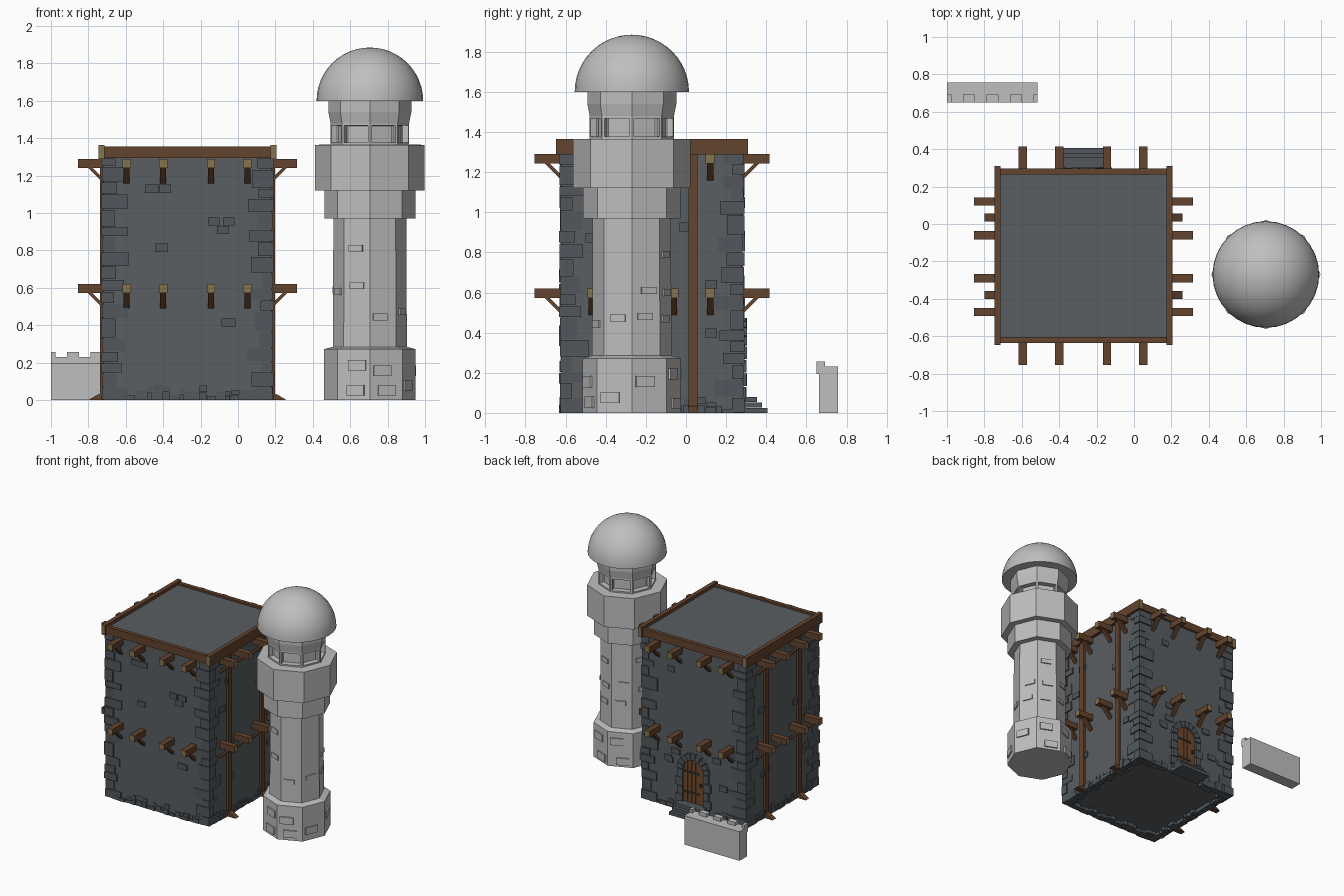
import bpy, bmesh, random
from math import radians, cos, sin, pi, sqrt
from mathutils import Matrix, Vector

random.seed(7)
cube = bpy.data.objects.get("Cube")
if cube:
    bpy.data.objects.remove(cube)


def material(name, rgb):
    m = bpy.data.materials.new(name)
    m.use_nodes = True
    m.diffuse_color = (*rgb, 1)
    m.node_tree.nodes["Principled BSDF"].inputs["Base Color"].default_value = (*rgb, 1)
    return m


SLATE = material("slate wall", (0.10, 0.112, 0.12))
STONE = material("dark stone", (0.085, 0.097, 0.107))
PALE = material("pale stone", (0.52, 0.52, 0.52))
WOOD = material("brown wood", (0.125, 0.056, 0.026))
END = material("cut wood end", (0.24, 0.175, 0.075))
IRON = material("dark iron", (0.03, 0.03, 0.032))
DOOR = material("door wood", (0.16, 0.065, 0.026))

CENTRE = Vector((-0.27, -0.17, 0))
HALF = 0.45
TOWER = Matrix.Translation((0.705, -0.27, 0))
# Side frames: local -y points out of the wall
SIDES = [Matrix.Translation(CENTRE) @ Matrix.Rotation(k * pi / 2, 4, 'Z') for k in range(4)]
BACK = SIDES[2]


def box(bm, x, y, z, mat=Matrix(), end=None):
    """Box from (low, high) pairs; the faces along local axis `end` get slot 1."""
    c = Vector([(a[0] + a[1]) / 2 for a in (x, y, z)])
    s = [abs(a[1] - a[0]) for a in (x, y, z)] + [1]
    verts = bmesh.ops.create_cube(bm, size=1, matrix=mat @ Matrix.Translation(c) @ Matrix.Diagonal(s))["verts"]
    if end:
        axis = (mat.to_3x3() @ Vector(end)).normalized()
        for f in {f for v in verts for f in v.link_faces}:
            f.normal_update()
            if abs(f.normal.dot(axis)) > 0.9:
                f.material_index = 1


def prism(bm, pts, to3d, a, b):
    """Extrude a 2D outline between depths a and b."""
    lo = [bm.verts.new(to3d(p, a)) for p in pts]
    hi = [bm.verts.new(to3d(p, b)) for p in pts]
    bm.faces.new(lo)
    bm.faces.new(hi[::-1])
    for i in range(len(pts)):
        j = (i + 1) % len(pts)
        bm.faces.new((lo[i], hi[i], hi[j], lo[j]))


def finish(bm, name, *mats, smooth=False):
    bmesh.ops.recalc_face_normals(bm, faces=bm.faces)
    me = bpy.data.meshes.new(name)
    bm.to_mesh(me)
    bm.free()
    for m in mats:
        me.materials.append(m)
    ob = bpy.data.objects.new(name, me)
    bpy.context.collection.objects.link(ob)
    if smooth:
        bpy.ops.object.select_all(action='DESELECT')
        ob.select_set(True)
        bpy.context.view_layer.objects.active = ob
        bpy.ops.object.shade_smooth_by_angle(angle=radians(35))


# Keep body with a slightly recessed underside
bm = bmesh.new()
box(bm, (-HALF, HALF), (-HALF, HALF), (0, 1.34), SIDES[0])
under = min(bm.faces, key=lambda f: f.calc_center_median().z)
bmesh.ops.inset_region(bm, faces=[under], thickness=0.012)
bmesh.ops.translate(bm, verts=under.verts, vec=(0, 0, 0.03))
finish(bm, "keep_walls", SLATE)

# Corner stones, alternating long and short sides
bm = bmesh.new()
for side in SIDES:
    z, i = 0, 0
    while z < 1.28:
        h = min(random.uniform(0.05, 0.11), 1.295 - z)
        long, short = random.uniform(0.09, 0.14), random.uniform(0.05, 0.08)
        wx, wy = (long, short) if i % 2 else (short, long)
        out = HALF + random.uniform(0.004, 0.014)
        box(bm, (HALF - wx, out), (-out, -HALF + wy), (z + 0.003, z + h - 0.003), side)
        z, i = z + h, i + 1
finish(bm, "corner_stones", STONE)

# Rough footing stones along the bottom edges
bm = bmesh.new()
for k, side in enumerate(SIDES):
    x = -HALF + 0.06
    while x < HALF - 0.08:
        w = random.uniform(0.025, 0.07)
        if not (k == 2 and abs(x + w / 2) < 0.15):
            out = HALF + random.uniform(0.004, 0.014)
            h = random.uniform(0.02, 0.045)
            box(bm, (x, x + w - 0.004), (-out, -HALF + random.uniform(0.03, 0.07)), (0, h), side)
            if random.random() < 0.6:
                box(bm, (x + 0.004, x + w), (-out + 0.003, -HALF + 0.02),
                    (h + 0.003, h + random.uniform(0.02, 0.04)), side)
        x += w
finish(bm, "footing_stones", STONE)

# Single bricks showing in the wall faces
bm = bmesh.new()
front = [(-0.19, 1.13), (-0.12, 1.13), (0.14, 0.955), (0.22, 0.955), (0.19, 0.91), (-0.14, 0.815), (0.22, 0.415)]
for k, side in enumerate(SIDES):
    spots = front if k == 0 else [(random.choice((-1, 1)) * random.uniform(0.16, 0.3),
                                   random.uniform(0.15, 1.15)) for _ in range(7)]
    for x, z in spots:
        w = random.uniform(0.028, 0.04)
        box(bm, (x - w, x + w), (-HALF - 0.009, -HALF + 0.02), (z - 0.022, z + 0.022), side)
finish(bm, "wall_bricks", STONE)

# Projecting floor beams with slanted braces
beams, braces = bmesh.new(), bmesh.new()
across, along = (-0.325, -0.13, 0.125, 0.32), (0.29, 0.11, -0.12, -0.30)
for side, offsets, sign in zip(SIDES, (across, along, across, along), (1, 1, -1, -1)):
    for o in offsets:
        x = o * sign
        for top in (0.62, 1.29):
            box(beams, (x - 0.022, x + 0.022), (-0.585, -0.40), (top - 0.048, top), side, (0, 1, 0))
            low = top - 0.046
            pts = [(HALF, low - 0.085), (HALF, low - 0.06), (HALF + 0.06, low), (HALF + 0.085, low)]
            prism(braces, pts, lambda p, d, s=side: s @ Vector((d, -p[0], p[1])), x - 0.016, x + 0.016)
finish(beams, "floor_beams", WOOD, END)
finish(braces, "beam_braces", WOOD)

# Roof edge timbers; the two side ones run past the others
bm = bmesh.new()
for s in (-1, 1):
    box(bm, (s * 0.443, s * 0.476), (-0.478, 0.48), (1.288, 1.365), SIDES[0], (0, 1, 0))
    box(bm, (-0.45, 0.45), (s * 0.435, s * 0.466), (1.295, 1.355), SIDES[0])
finish(bm, "roof_timbers", WOOD, END)

# Upright posts with sloping feet on both flanks
bm = bmesh.new()
for side, sign in ((SIDES[1], 1), (SIDES[3], -1)):
    for o in (0.205, -0.21):
        x = o * sign
        box(bm, (x - 0.023, x + 0.023), (-HALF - 0.018, -HALF + 0.02), (0.01, 1.295), side)
        foot = [(HALF, 0), (HALF, 0.04), (HALF + 0.03, 0.03), (HALF + 0.08, 0)]
        prism(bm, foot, lambda p, d, s=side: s @ Vector((d, -p[0], p[1])), x - 0.022, x + 0.022)
finish(bm, "side_posts", WOOD)

# Door: planks cut to the arch, iron straps and a handle
SPRING, R_IN, R_OUT = 0.335, 0.09, 0.14


def back3d(p, d):
    return BACK @ Vector((p[0], -HALF - d, p[1]))


bm = bmesh.new()
count = 5
for i in range(count):
    a = -R_IN + 2 * R_IN * i / count
    b = a + 2 * R_IN / count - 0.003
    tops = [(x, SPRING + sqrt(max(0, R_IN ** 2 - x * x))) for x in (b, (a + b) / 2, a)]
    prism(bm, [(a, 0.08), (b, 0.08)] + tops, back3d, -0.01, 0.006)
finish(bm, "door_planks", DOOR)
bm = bmesh.new()
for z in (0.15, 0.31):
    box(bm, (-0.085, 0.05), (-HALF - 0.01, -HALF), (z, z + 0.016), BACK)
box(bm, (0.055, 0.072), (-HALF - 0.015, -HALF), (0.225, 0.25), BACK)
finish(bm, "door_ironwork", IRON)

# Stone surround: jamb blocks and wedge stones over the arch
bm = bmesh.new()
for s in (-1, 1):
    for i in range(5):
        z = SPRING * i / 5
        box(bm, (s * R_IN, s * (R_OUT + (0.012 if i % 2 else -0.006))),
            (-HALF - random.uniform(0.018, 0.026), -HALF + 0.02), (z, z + SPRING / 5 - 0.004), BACK)
wedges = 9
for i in range(wedges):
    a, b = pi * i / wedges + 0.02, pi * (i + 1) / wedges - 0.02
    ring = [(R_IN, a), (R_OUT, a), (R_OUT, b), (R_IN, b)]
    prism(bm, [(r * cos(t), SPRING + r * sin(t)) for r, t in ring], back3d, -0.02, random.uniform(0.018, 0.026))
finish(bm, "door_surround", STONE)

# Door steps
bm = bmesh.new()
for i, reach in enumerate((0.575, 0.55, 0.525)):
    w = 0.135 - 0.008 * i
    box(bm, (-w, w), (-reach, -HALF + 0.02), (0.027 * i, 0.027 * i + 0.025), BACK)
finish(bm, "door_steps", STONE)


# Octagonal tower drum from a (radius, height) profile
def drum(bm, profile):
    rings = [[bm.verts.new(TOWER @ Vector((r * cos(k * pi / 4), r * sin(k * pi / 4), z))) for k in range(8)]
             for r, z in profile]
    bm.faces.new(rings[0])
    bm.faces.new(rings[-1])
    return [[bm.faces.new((lo[k], lo[(k + 1) % 8], hi[(k + 1) % 8], hi[k])) for k in range(8)]
            for lo, hi in zip(rings, rings[1:])]


bm = bmesh.new()
drum(bm, [(0.245, 0), (0.245, 0.272), (0.198, 0.285), (0.195, 0.97), (0.243, 0.97), (0.243, 1.12),
          (0.292, 1.12), (0.292, 1.365), (0.2, 1.366)])
finish(bm, "tower_shaft", PALE)

# Lookout room with a sunken window on each face
bm = bmesh.new()
bands = drum(bm, [(0.21, 1.365), (0.21, 1.48), (0.222, 1.54), (0.222, 1.6)])
bmesh.ops.recalc_face_normals(bm, faces=bm.faces)
bmesh.ops.inset_individual(bm, faces=bands[0], thickness=0.017)
bmesh.ops.inset_individual(bm, faces=bands[0], thickness=0.002, depth=-0.04)
finish(bm, "tower_lookout", PALE)

# Dome
bm = bmesh.new()
bmesh.ops.create_uvsphere(bm, u_segments=32, v_segments=24, radius=0.285,
                          matrix=TOWER @ Matrix.Translation((0, 0, 1.6)))
bmesh.ops.delete(bm, geom=[v for v in bm.verts if v.co.z < 1.599], context='VERTS')
bmesh.ops.holes_fill(bm, edges=[e for e in bm.edges if e.is_boundary])
finish(bm, "tower_dome", PALE, smooth=True)

# Raised bricks on the tower faces
bm = bmesh.new()
for k in range(8):
    face = TOWER @ Matrix.Rotation((k + 0.5) * pi / 4, 4, 'Z')
    for r, spots, w, h in ((0.245, (0.08, 0.19), 0.05, 0.028), (0.195, (0.45, 0.62, 0.8), 0.04, 0.018)):
        apothem = r * cos(pi / 8)
        for z in spots:
            if random.random() < 0.75:
                y, z = random.uniform(-0.03, 0.03), z + random.uniform(-0.04, 0.04)
                box(bm, (apothem - 0.02, apothem + 0.01), (y - w, y + w), (z - h, z + h), face)
finish(bm, "tower_bricks", PALE)

# Detached wall piece with a toothed parapet
bm = bmesh.new()
box(bm, (-1, -0.515), (0.663, 0.757), (0, 0.23))
box(bm, (-1, -0.515), (0.65, 0.695), (0.195, 0.23))
for i in range(5):
    lo = -1.04 + 0.1255 * i
    box(bm, (max(lo, -1), min(lo + 0.065, -0.515)), (0.65, 0.692), (0.22, 0.257))
finish(bm, "outer_wall", PALE)
